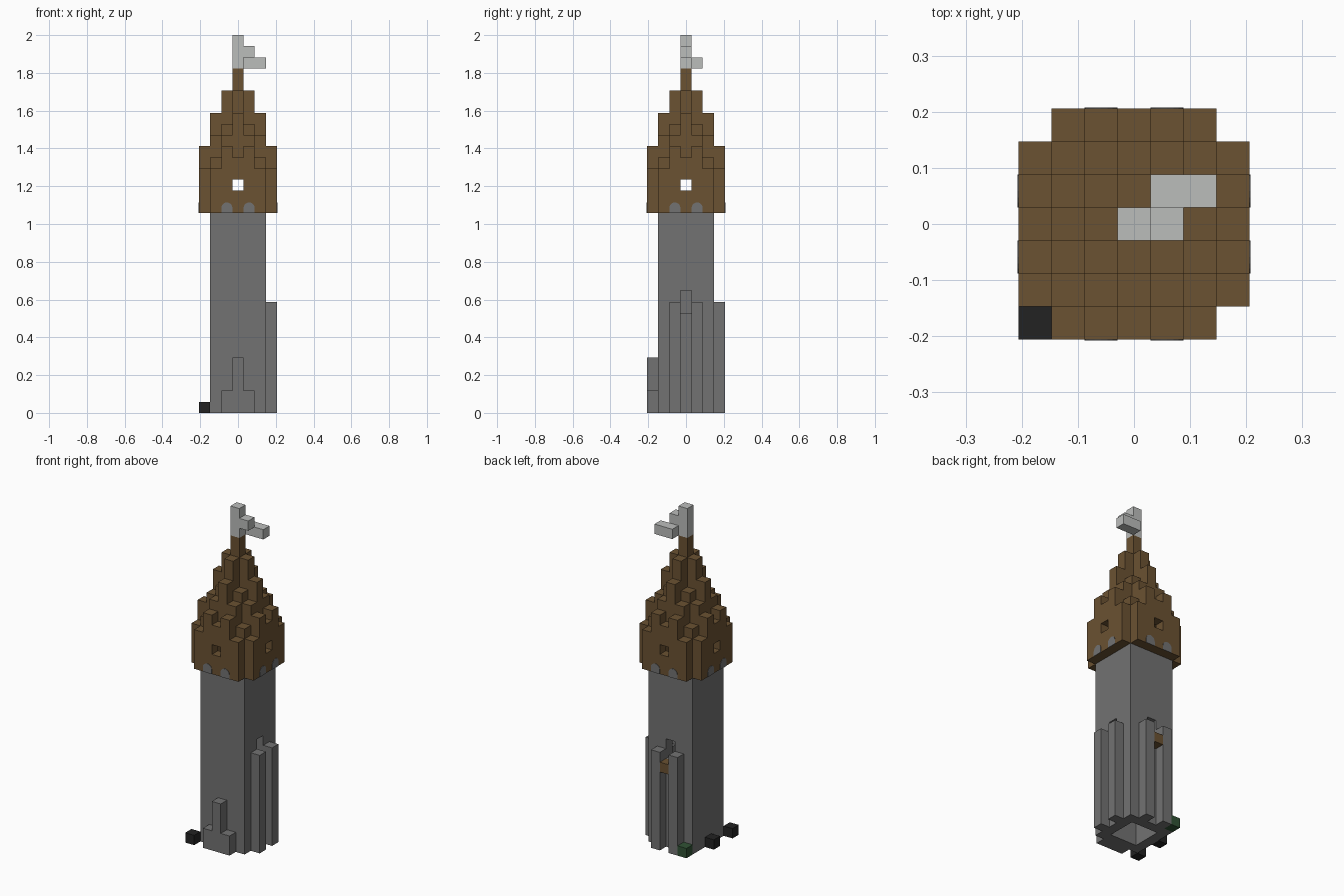
import bpy, bmesh, math
from mathutils import Vector, Matrix

cube = bpy.data.objects.get("Cube")
if cube:
    bpy.data.objects.remove(cube, do_unlink=True)

U = 2 / 34  # size of one block


def material(name, rgb):
    m = bpy.data.materials.new(name)
    m.use_nodes = True
    m.diffuse_color = (*rgb, 1)
    m.node_tree.nodes["Principled BSDF"].inputs["Base Color"].default_value = (*rgb, 1)
    return m


STONE = material("stone grey", (0.17, 0.17, 0.17))
WOOD = material("wood brown", (0.147, 0.084, 0.032))
PALE = material("pale grey", (0.5, 0.51, 0.5))
BLACK = material("black", (0.016, 0.016, 0.016))
GREEN = material("dark green", (0.03, 0.085, 0.035))


def box(xs, ys, zs):
    """Block cells between inclusive ranges."""
    return {(x, y, z) for x in range(xs[0], xs[1] + 1)
            for y in range(ys[0], ys[1] + 1) for z in range(zs[0], zs[1] + 1)}


def column(x, y, bottom, top):
    return box((x, x), (y, y), (bottom, top - 1))


def finish(name, bm, mat):
    mesh = bpy.data.meshes.new(name)
    bm.to_mesh(mesh)
    bm.free()
    mesh.materials.append(mat)
    obj = bpy.data.objects.new(name, mesh)
    bpy.context.collection.objects.link(obj)
    return obj


parts = []


def part(name, cells, mat):
    parts.append((name, cells, mat))


# Hollow tower with two doorways
shaft = box((-2, 2), (-2, 2), (0, 17)) - box((-1, 1), (-1, 1), (0, 17))
shaft -= column(0, 2, 9, 11) | column(2, 0, 9, 11)
part("tower_shaft", shaft, STONE)

# Buttresses
for s, side in ((-1, "a"), (1, "b")):
    part("right_buttress_" + side, column(3, s, 0, 10), STONE)
    part("back_buttress_" + side, column(s, 3, 0, 10), STONE)
part("front_buttress", box((-1, 1), (-3, -3), (0, 1)) | column(0, -3, 0, 5), STONE)

# Doorstep
part("back_doorstep", column(0, 3, 8, 9), WOOD)

# Spired roof: top height by distance from the axes (larger, smaller)
TOPS = {(3, 0): 23, (3, 1): 24, (3, 2): 22, (2, 0): 27, (2, 1): 25,
        (2, 2): 23, (1, 0): 29, (1, 1): 26, (0, 0): 31}
roof = set()
for x in range(-3, 4):
    for y in range(-3, 4):
        key = (max(abs(x), abs(y)), min(abs(x), abs(y)))
        if key in TOPS:
            roof |= column(x, y, 18 if key[0] == 3 else 22, TOPS[key])
for d in (-3, 3):  # windows
    roof -= {(0, d, 20), (d, 0, 20)}
part("roof", roof, WOOD)

# Flag and pole
part("flag_pole", column(0, 0, 31, 34), PALE)
part("flag", {(1, 0, 32), (1, 1, 31), (2, 1, 31)}, PALE)

# Loose blocks on the ground
part("black_block_front", {(-3, -3, 0)}, BLACK)
part("black_block_side", {(-3, 0, 0)}, BLACK)
part("green_block", {(-2, 3, 0)}, GREEN)

# Turn the cells into meshes with exposed faces only
solid = set().union(*(cells for _, cells, _ in parts))
for name, cells, mat in parts:
    bm = bmesh.new()
    for cell in sorted(cells):
        for axis in range(3):
            for sign in (-1, 1):
                n = Vector((0, 0, 0))
                n[axis] = sign
                if tuple(int(c + d) for c, d in zip(cell, n)) in solid:
                    continue
                a = Vector((0, 0, 0))
                a[(axis + 1) % 3] = 0.5
                b = n.cross(a)
                mid = Vector(cell) + Vector((0, 0, 0.5)) + n * 0.5
                bm.faces.new([bm.verts.new((mid + c) * U)
                              for c in (-a - b, a - b, a + b, b - a)])
    bmesh.ops.remove_doubles(bm, verts=bm.verts, dist=U / 100)
    finish(name, bm, mat)

# Round-topped stone arches under each side of the roof
for side in range(4):
    bm = bmesh.new()
    r, h = U / 2, 0.026
    for s in (-1, 1):
        outline = [(r, 0)] + [(r * math.cos(t * math.pi / 8), h + r * math.sin(t * math.pi / 8))
                              for t in range(9)] + [(-r, 0)]
        front = bm.faces.new([bm.verts.new((s * U + x, -3.5 * U - 0.002, 18 * U + z))
                              for x, z in outline])
        rim = bmesh.ops.extrude_edge_only(bm, edges=list(front.edges))["geom"]
        bmesh.ops.translate(bm, vec=(0, 0.003, 0),
                            verts=[v for v in rim if isinstance(v, bmesh.types.BMVert)])
    bmesh.ops.recalc_face_normals(bm, faces=bm.faces)
    bm.transform(Matrix.Rotation(side * math.pi / 2, 4, 'Z'))
    finish("roof_arches_" + ("front", "right", "back", "left")[side], bm, STONE)
